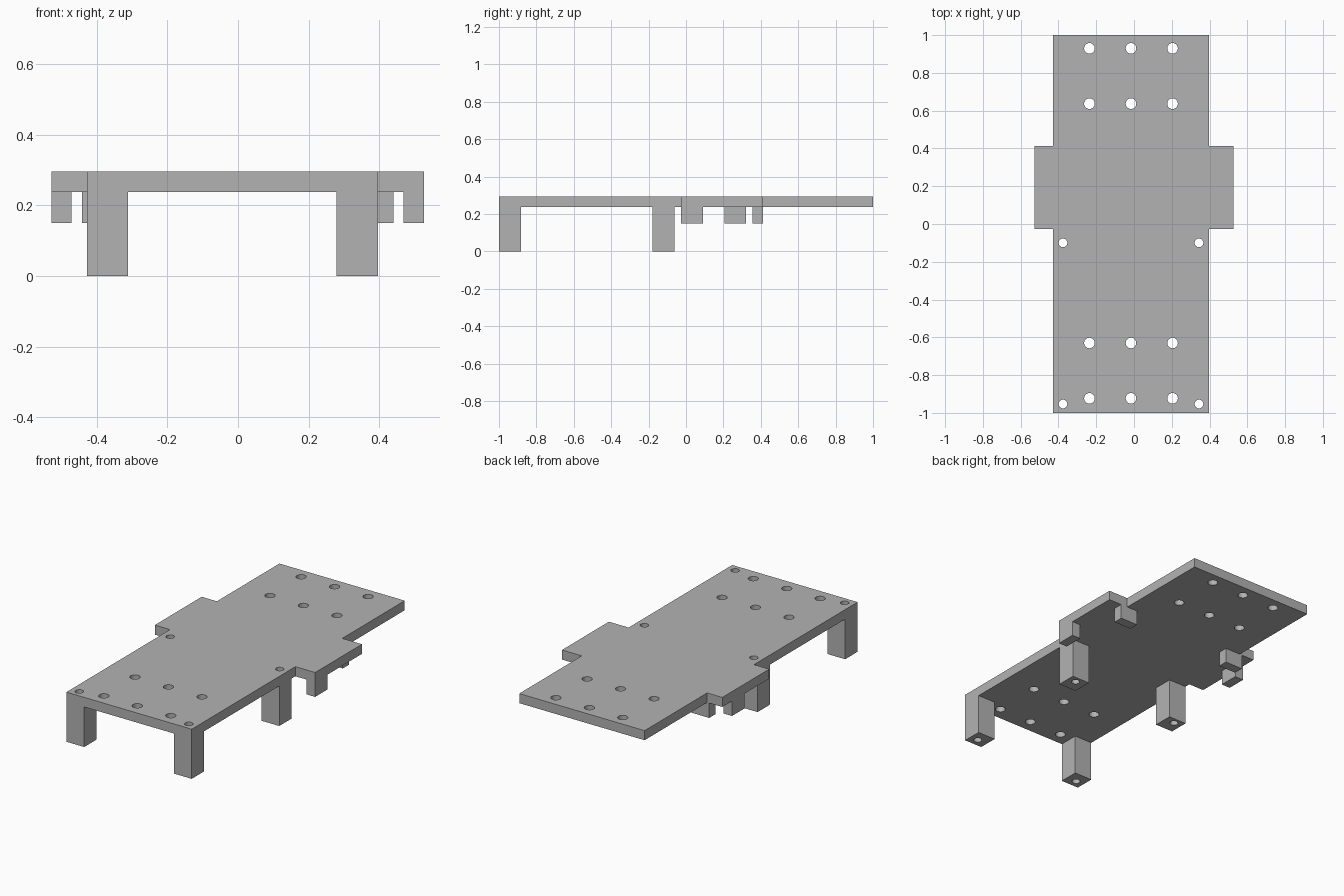
import bpy
import bmesh
from mathutils import Matrix, Vector

cube = bpy.data.objects.get("Cube")
if cube:
    bpy.data.objects.remove(cube, do_unlink=True)

grey = bpy.data.materials.new("plain grey")
grey.use_nodes = True
colour = (0.45, 0.45, 0.45, 1)
grey.diffuse_color = colour
grey.node_tree.nodes["Principled BSDF"].inputs["Base Color"].default_value = colour

TOP, UNDER, PEG_BOTTOM = 0.295, 0.238, 0.15
LEFT, RIGHT = 0.396, -0.428          # deck side edges
MID = (LEFT + RIGHT) / 2


def add_object(name, bm):
    bmesh.ops.recalc_face_normals(bm, faces=bm.faces)
    mesh = bpy.data.meshes.new(name)
    bm.to_mesh(mesh)
    bm.free()
    mesh.materials.append(grey)
    obj = bpy.data.objects.new(name, mesh)
    bpy.context.collection.objects.link(obj)
    return obj


def prism(name, outline, z0, z1):
    bm = bmesh.new()
    face = bm.faces.new([bm.verts.new((x, y, z0)) for x, y in outline])
    side = bmesh.ops.extrude_face_region(bm, geom=[face])
    verts = [g for g in side["geom"] if isinstance(g, bmesh.types.BMVert)]
    bmesh.ops.translate(bm, verts=verts, vec=Vector((0, 0, z1 - z0)))
    return add_object(name, bm)


def box(name, x0, x1, y0, y1, z0, z1):
    return prism(name, [(x0, y0), (x1, y0), (x1, y1), (x0, y1)], z0, z1)


# Cutter for all the drilled holes
bm = bmesh.new()
mount_holes = [(MID + dx, y, 0.028) for dx in (-0.22, 0, 0.22)
               for y in (-0.923, -0.63, 0.637, 0.93)]
leg_holes = [(MID + dx, y, 0.023) for dx in (-0.36, 0.36) for y in (-0.953, -0.1)]
for x, y, r in mount_holes + leg_holes:
    bmesh.ops.create_cone(bm, cap_ends=True, segments=32, radius1=r, radius2=r,
                          depth=1, matrix=Matrix.Translation((x, y, 0.2)))
cutter = add_object("hole_cutter", bm)
cutter.hide_render = True
cutter.hide_viewport = True
cutter.display_type = 'WIRE'


def drill(obj):
    mod = obj.modifiers.new("holes", 'BOOLEAN')
    mod.operation = 'DIFFERENCE'
    mod.solver = 'EXACT'
    mod.object = cutter


# Cross-shaped deck with a wing on each side
W0, W1, Y0, Y1 = -0.528, 0.526, -0.027, 0.413
deck = prism("deck", [
    (RIGHT, -1), (LEFT, -1), (LEFT, Y0), (W1, Y0), (W1, Y1), (LEFT, Y1),
    (LEFT, 1), (RIGHT, 1), (RIGHT, Y1), (W0, Y1), (W0, Y0), (RIGHT, Y0)], UNDER, TOP)
drill(deck)

# Four drilled legs
LEG = 0.117
for end, y in (("front", -1), ("rear", -0.178)):
    for side, x in (("right", RIGHT), ("left", LEFT - LEG)):
        drill(box(f"{end}_{side}_leg", x, x + LEG, y, y + LEG, 0, UNDER))

# Locating pegs under the wings
box("left_outer_peg", 0.469, W1, Y0, Y0 + LEG, PEG_BOTTOM, UNDER)
box("left_back_peg", 0.324, 0.44, 0.355, Y1, PEG_BOTTOM, UNDER)
box("right_outer_peg", W0, -0.471, 0.205, 0.322, PEG_BOTTOM, UNDER)
box("right_back_peg", -0.442, -0.326, 0.355, Y1, PEG_BOTTOM, UNDER)
